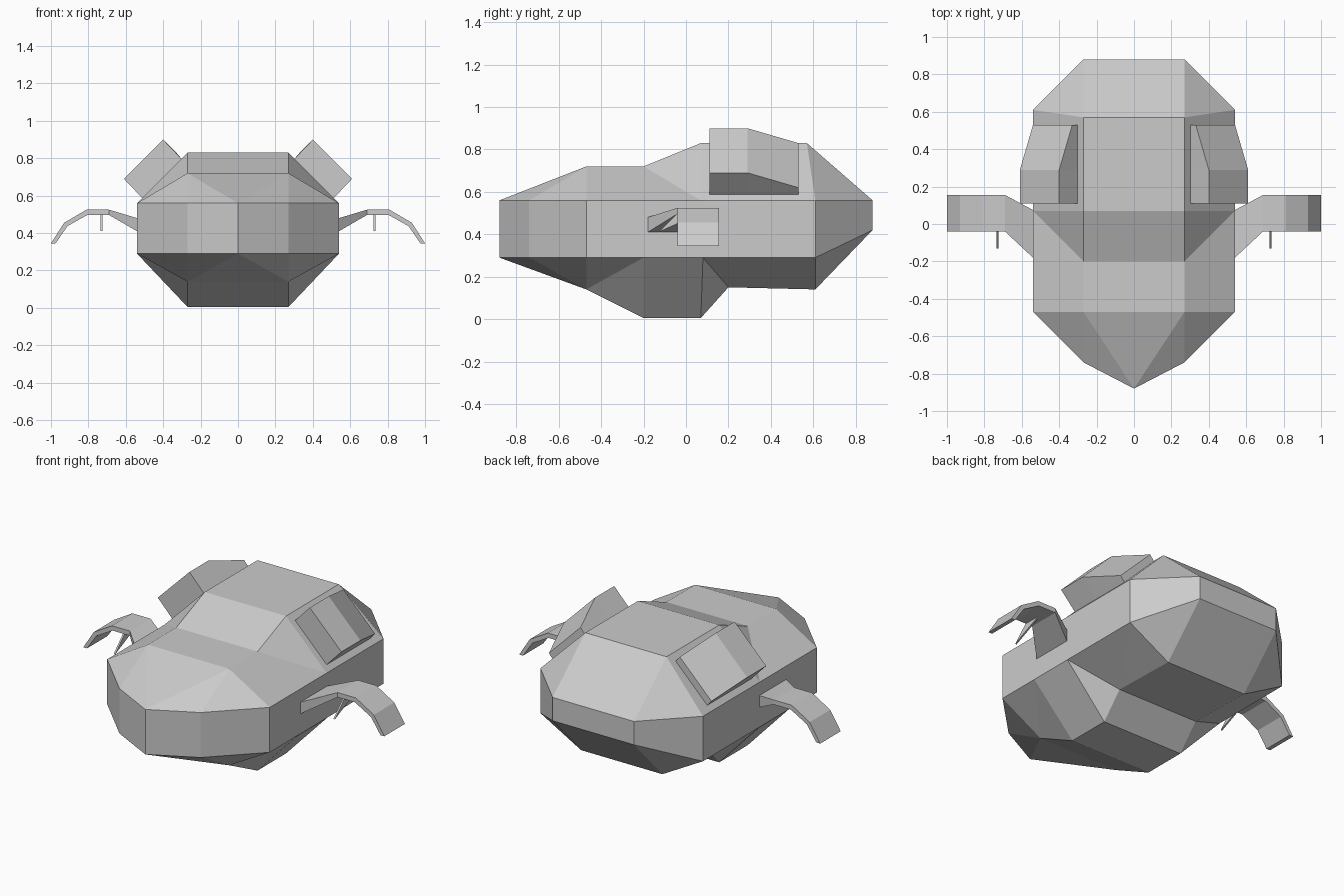
import bpy, bmesh

if "Cube" in bpy.data.objects:
    bpy.data.objects.remove(bpy.data.objects["Cube"])


def loft(name, rings, closed=True):
    """Skin matching rings with triangles, cap both ends, mirror across x."""
    bm = bmesh.new()
    vs = [[bm.verts.new(p) for p in r] for r in rings]
    n = len(rings[0])
    for a, b in zip(vs, vs[1:]):
        for k in range(n if closed else n - 1):
            j = (k + 1) % n
            if closed:
                bm.faces.new((a[k], a[j], b[j], b[k]))
            elif k < 3:
                bm.faces.new((a[k], a[j], b[j]))
                bm.faces.new((a[k], b[j], b[k]))
            else:
                bm.faces.new((a[k], a[j], b[k]))
                bm.faces.new((a[j], b[j], b[k]))
    bm.faces.new(vs[0][::-1])
    bm.faces.new(vs[-1])
    bmesh.ops.remove_doubles(bm, verts=bm.verts, dist=0.0005)
    bmesh.ops.recalc_face_normals(bm, faces=bm.faces)
    if not closed:
        # the half shell is open at the centre: make normals point away from it
        side = max(bm.faces, key=lambda f: f.calc_center_median().x)
        if side.normal.x < 0:
            bmesh.ops.reverse_faces(bm, faces=bm.faces)
    me = bpy.data.meshes.new(name)
    bm.to_mesh(me)
    bm.free()
    ob = bpy.data.objects.new(name, me)
    bpy.context.collection.objects.link(ob)
    m = ob.modifiers.new("mirror", 'MIRROR')
    m.use_clip = True
    return ob


# Hull: half sections running bottom centre -> waist -> top centre
W, H = 0.27, 0.54


def section(yb, zb, yw, yt, zt):
    return [(0, yb, zb), (W, yb, zb), (H, yw, 0.29),
            (H, yw, 0.56), (W, yt, zt), (0, yt, zt)]


def end(yc, ys, zb, zt):
    return [(0, yc, zb), (W, ys, zb), (W, ys, zb),
            (W, ys, zt), (W, ys, zt), (0, yc, zt)]


loft("hull", [
    end(-0.88, -0.74, 0.29, 0.56),
    section(-0.47, 0.14, -0.47, -0.47, 0.72),
    section(-0.20, 0.005, -0.20, -0.20, 0.72),
    section(0.07, 0.005, 0.07, 0.07, 0.83),
    section(0.20, 0.15, 0.08, 0.20, 0.83),
    section(0.61, 0.14, 0.61, 0.57, 0.83),
    end(0.88, 0.88, 0.42, 0.56),
], closed=False)

# Shoulder pods: wedge boxes lying on the sloped upper sides
pod = []
for y, t in [(0.11, 0.10), (0.29, 0.10), (0.53, 0.03)]:
    pod.append([(0.30, y, 0.795), (0.51, y, 0.585),
                (0.51 + t, y, 0.59 + t), (0.30 + t, y, 0.80 + t)])
loft("shoulder_pod", pod)

# Drooping side wings: x/z top, x/z bottom, front y, back y
wing = []
for xt, zt, xb, zb, y0, y1 in [
        (0.54, 0.48, 0.54, 0.41, -0.18, 0.075),
        (0.69, 0.525, 0.69, 0.497, -0.04, 0.155),
        (0.81, 0.525, 0.805, 0.497, -0.04, 0.155),
        (0.93, 0.455, 0.912, 0.437, -0.04, 0.155),
        (1.00, 0.345, 0.975, 0.345, -0.04, 0.155)]:
    wing.append([(xt, y0, zt), (xt, y1, zt), (xb, y1, zb), (xb, y0, zb)])
loft("side_wing", wing)

# Thin pointed blades under the wings
loft("wing_blade", [[(x, -0.13, 0.41), (x, -0.04, 0.50), (x, 0.07, 0.50)]
                    for x in (0.725, 0.735)])
